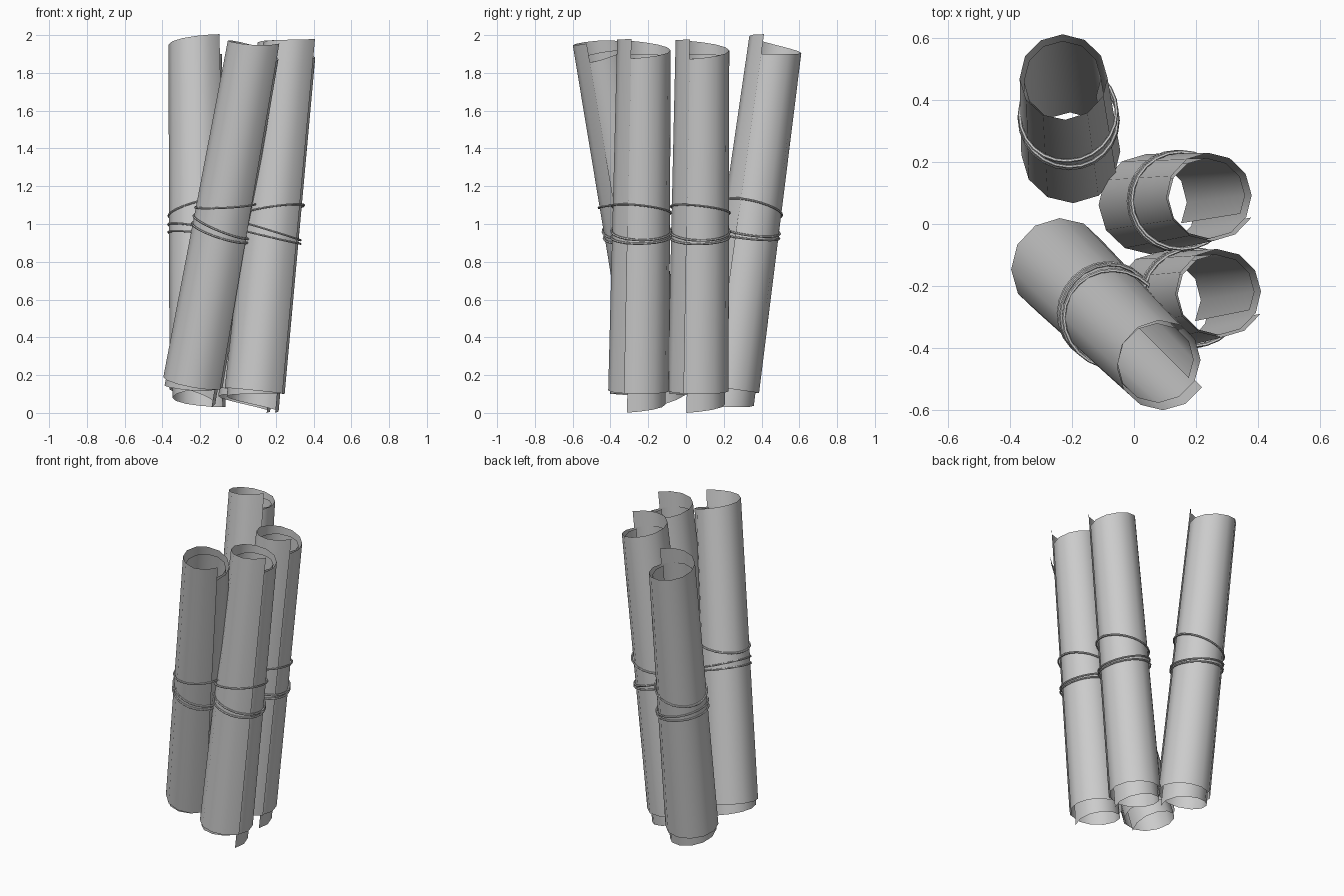
import bpy, math
from mathutils import Vector

if "Cube" in bpy.data.objects:
    bpy.data.objects.remove(bpy.data.objects["Cube"])

SIDES = 12               # facets per turn of the rolled sheet
R0, R1 = 0.166, 0.145    # roll radius at the bottom and at the top
STEP, TOP = 0.105, 1.885 # helical step of the ends, height of the inner turn
START = math.radians(-28)

# foot centre, head centre (x, y) and foot height of every scroll
SCROLLS = {
    "back_left":   ((-0.20, 0.215), (-0.225, 0.468), 0.022),
    "back_right":  ((0.035, 0.065), (0.24, 0.088), 0.012),
    "front_right": ((0.08, -0.25), (0.27, -0.222), 0.012),
    "front_left":  ((-0.255, -0.12), (0.085, -0.452), 0.06),
}
# string loops: height, slope in x, slope in y
LOOPS = [(1.07, 0.24, -0.10), (0.955, -0.20, 0.0), (0.925, -0.13, 0.03)]


def radius(z):
    return R0 + (R1 - R0) * z / 1.99


def make(name, verts, faces, matrix):
    me = bpy.data.meshes.new(name)
    me.from_pydata(verts, [], faces)
    ob = bpy.data.objects.new(name, me)
    bpy.context.collection.objects.link(ob)
    ob.matrix_world = matrix
    bpy.ops.object.select_all(action='DESELECT')
    ob.select_set(True)
    bpy.context.view_layer.objects.active = ob
    bpy.ops.object.shade_smooth_by_angle(angle=math.radians(45))


def paper(name, matrix):
    # sheet wound twice: inner turn steps down at the foot, outer turn up at the head
    verts, faces, rows = [], [], 5
    n = 2 * SIDES
    for i in range(n + 1):
        t = i / SIDES
        a = START + math.tau * t
        f = 0.80 + 0.15 * t if t < 1 else 0.95 + 0.05 * (t - 1)
        low = STEP * min(t, 1)
        high = TOP + STEP * max(t - 1, 0)
        for j in range(rows):
            z = low + (high - low) * j / (rows - 1)
            r = radius(z) * f
            verts.append((r * math.cos(a), r * math.sin(a), z))
    for i in range(n):
        for j in range(rows - 1):
            k = i * rows + j
            faces.append((k, k + rows, k + rows + 1, k + 1))
    make(name, verts, faces, matrix)


def string(name, matrix):
    # thin tilted loops tied round the middle
    verts, faces, n, m, w = [], [], 24, 6, 0.006
    for z0, sx, sy in LOOPS:
        base = len(verts)
        r = radius(z0) + 0.002
        for i in range(n):
            a = math.tau * i / n
            for j in range(m):
                b = math.tau * j / m
                q = r + w * math.cos(b)
                x, y = q * math.cos(a) + 0.002, q * math.sin(a) - 0.002
                verts.append((x, y, z0 + sx * x + sy * y + w * math.sin(b)))
                faces.append((base + i * m + j,
                              base + (i + 1) % n * m + j,
                              base + (i + 1) % n * m + (j + 1) % m,
                              base + i * m + (j + 1) % m))
    make(name, verts, faces, matrix)


for label, (foot, head, z) in SCROLLS.items():
    p = Vector((*foot, z))
    d = Vector((head[0] - foot[0], head[1] - foot[1], 1.88))
    m = Vector((0, 0, 1)).rotation_difference(d).to_matrix().to_4x4()
    m.translation = p
    paper("scroll_" + label, m)
    string("string_" + label, m)
